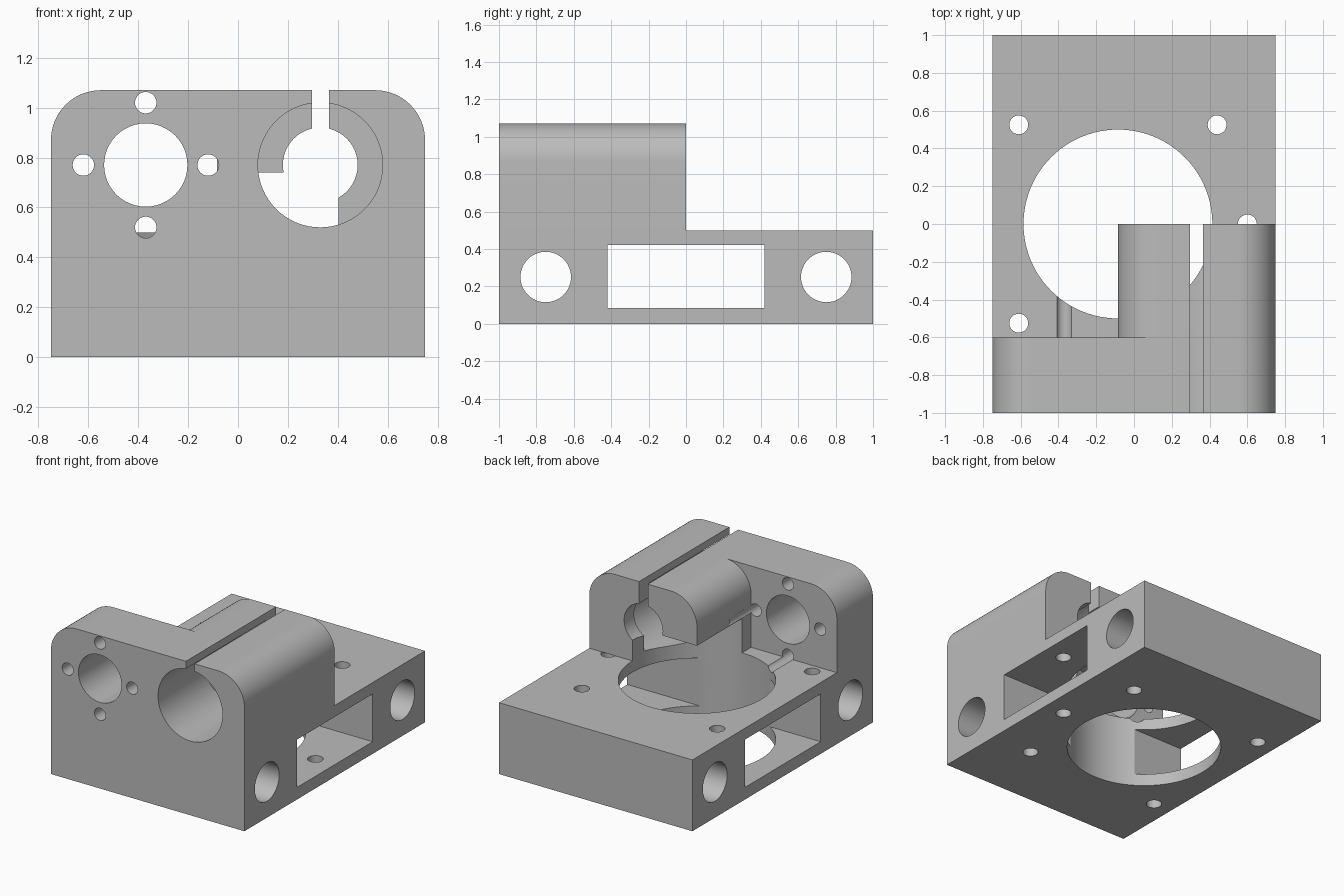
import bpy, bmesh, math
from mathutils import Matrix, Vector

cube = bpy.data.objects.get("Cube")
if cube:
    bpy.data.objects.remove(cube, do_unlink=True)

grey = bpy.data.materials.new("light grey plastic")
grey.use_nodes = True
colour = (0.5, 0.5, 0.5, 1)
grey.diffuse_color = colour
grey.node_tree.nodes["Principled BSDF"].inputs["Base Color"].default_value = colour


def add_object(name, bm):
    bmesh.ops.recalc_face_normals(bm, faces=bm.faces)
    mesh = bpy.data.meshes.new(name)
    bm.to_mesh(mesh)
    bm.free()
    mesh.materials.append(grey)
    obj = bpy.data.objects.new(name, mesh)
    bpy.context.collection.objects.link(obj)
    return obj


def box(name, low, high):
    bm = bmesh.new()
    low, high = Vector(low), Vector(high)
    size = Matrix.Diagonal((*(high - low), 1))
    bmesh.ops.create_cube(bm, size=1, matrix=Matrix.Translation((low + high) / 2) @ size)
    return add_object(name, bm)


def cylinder(name, start, end, radius, segments=48):
    bm = bmesh.new()
    start, end = Vector(start), Vector(end)
    axis = end - start
    turn = axis.to_track_quat("Z", "Y").to_matrix().to_4x4()
    bmesh.ops.create_cone(bm, cap_ends=True, segments=segments, radius1=radius, radius2=radius,
                          depth=axis.length, matrix=Matrix.Translation((start + end) / 2) @ turn)
    return add_object(name, bm)


def rounded_block(name, left, right, front, back, bottom, top, radius, steps=16):
    """Upright block whose two upper side edges are rounded."""
    profile = [(left, bottom), (right, bottom)]
    for centre, first in ((right - radius, 0), (left + radius, math.pi / 2)):
        for i in range(steps + 1):
            a = first + i / steps * math.pi / 2
            profile.append((centre + radius * math.cos(a), top - radius + radius * math.sin(a)))
    bm = bmesh.new()
    face = bm.faces.new([bm.verts.new((x, front, z)) for x, z in profile])
    made = bmesh.ops.extrude_face_region(bm, geom=[face])["geom"]
    moved = [v for v in made if isinstance(v, bmesh.types.BMVert)]
    bmesh.ops.translate(bm, verts=moved, vec=(0, back - front, 0))
    return add_object(name, bm)


def combine(target, tool, operation="DIFFERENCE"):
    mod = target.modifiers.new(operation.lower(), "BOOLEAN")
    mod.operation, mod.solver, mod.object = operation, "EXACT", tool
    bpy.context.view_layer.objects.active = target
    bpy.ops.object.modifier_apply(modifier=mod.name)
    bpy.data.objects.remove(tool, do_unlink=True)


W, L, BASE, TOP = 0.75, 1.0, 0.5, 1.07
BORE_X, BORE_Z = 0.33, 0.77
MOTOR_X = -0.37

# Base with its vertical screw holes
body = box("mount_body", (-W, -L, 0), (W, L, BASE))
for x, y in ((-0.61, 0.525), (-0.61, -0.525), (0.44, 0.525), (0.44, -0.525), (0.6, 0)):
    combine(body, cylinder("screw_hole", (x, y, -0.1), (x, y, BASE + 0.1), 0.05, 32))

# Cross holes and rectangular slot through the sides
for y in (-0.75, 0.75):
    combine(body, cylinder("cross_hole", (-1, y, 0.25), (1, y, 0.25), 0.135))
combine(body, box("side_slot", (-1, -0.42, 0.085), (1, 0.42, 0.42)))

# Front plate and rod clamp
combine(body, rounded_block("front_plate", -W, W, -L, -0.6, BASE, TOP, 0.2), "UNION")
combine(body, rounded_block("rod_clamp", -0.085, W, -0.6, 0, BASE, TOP, 0.2), "UNION")

# Large vertical well, reaching up under the clamp
combine(body, cylinder("well", (-0.085, 0, -0.1), (-0.085, 0, 0.74), 0.5, 96))

# Stepped rod bore and clamp slit
combine(body, cylinder("wide_bore", (BORE_X, -1.1, BORE_Z), (BORE_X, -0.11, BORE_Z), 0.25, 64))
combine(body, cylinder("narrow_bore", (BORE_X, -0.3, BORE_Z), (BORE_X, 0.1, BORE_Z), 0.15))
combine(body, box("slit", (BORE_X - 0.034, -1.1, BORE_Z), (BORE_X + 0.034, 0.1, 1.2)))

# Shaft hole ringed by four screw holes
combine(body, cylinder("shaft_hole", (MOTOR_X, -1.1, BORE_Z), (MOTOR_X, -0.5, BORE_Z), 0.167))
for dx, dz in ((0.25, 0), (-0.25, 0), (0, 0.25), (0, -0.25)):
    x, z = MOTOR_X + dx, BORE_Z + dz
    combine(body, cylinder("ring_hole", (x, -1.1, z), (x, -0.36, z), 0.043, 32))

# Smooth curved walls, crisp edges
bpy.ops.object.select_all(action="DESELECT")
body.select_set(True)
bpy.context.view_layer.objects.active = body
bpy.ops.object.shade_smooth_by_angle(angle=math.radians(30))
